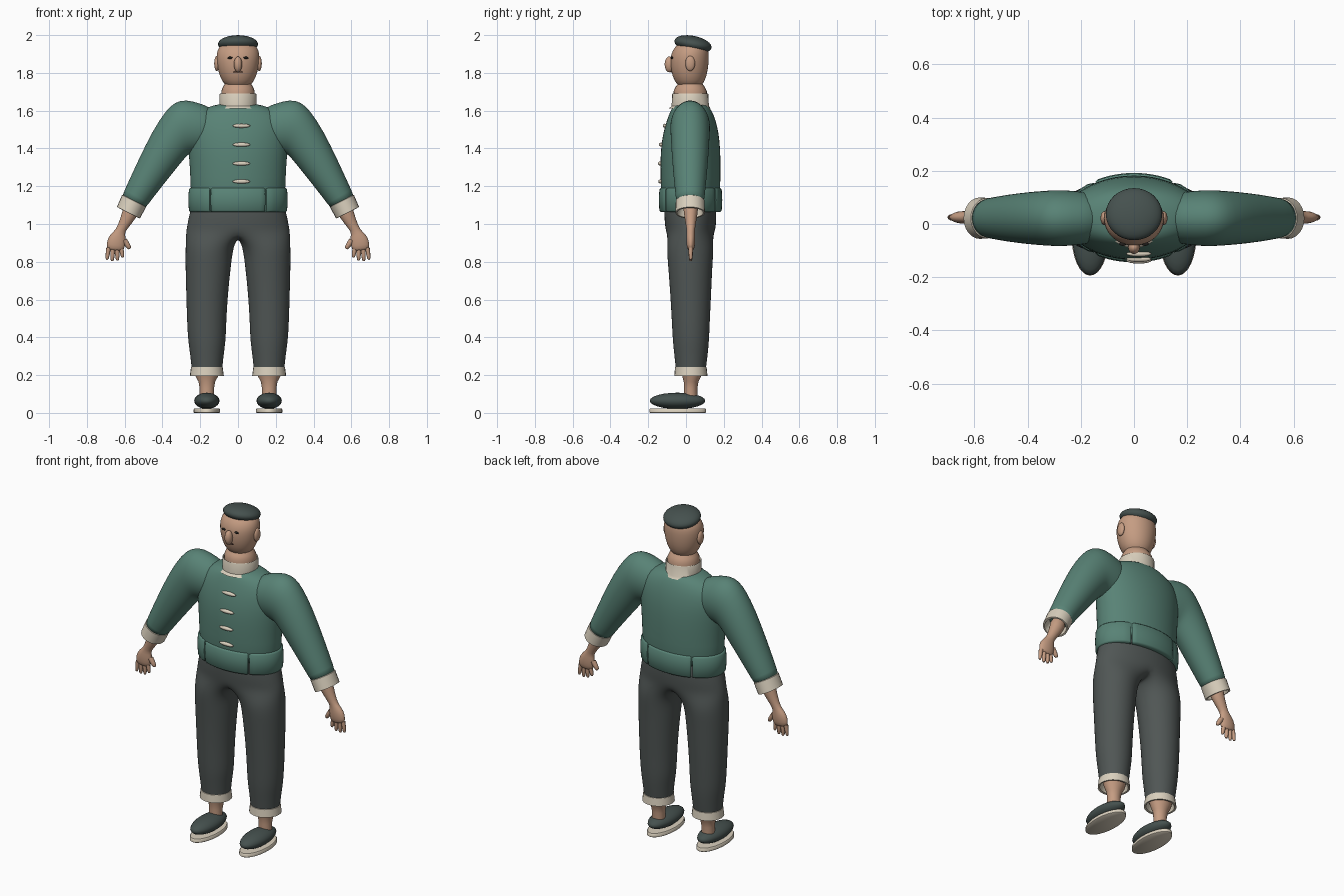
import bpy, bmesh, math
from mathutils import Vector, Matrix

if "Cube" in bpy.data.objects:
    bpy.data.objects.remove(bpy.data.objects["Cube"])


def mat(name, rgb):
    m = bpy.data.materials.new(name)
    m.diffuse_color = (*rgb, 1)
    m.use_nodes = True
    m.node_tree.nodes["Principled BSDF"].inputs["Base Color"].default_value = m.diffuse_color
    return m


GREEN = mat("jacket green", (.098, .225, .18))
GREY = mat("trouser grey", (.08, .093, .09))
DARK = mat("hat and shoe grey", (.06, .082, .077))
SKIN = mat("skin", (.56, .335, .225))
CREAM = mat("cream cloth", (.70, .63, .51))
INK = mat("eye ink", (.02, .017, .015))
BROWN = mat("mouth brown", (.09, .04, .03))


def finish(name, bm, m, subsurf=0, angle=40):
    bmesh.ops.recalc_face_normals(bm, faces=bm.faces)
    me = bpy.data.meshes.new(name)
    bm.to_mesh(me)
    bm.free()
    me.materials.append(m)
    me.polygons.foreach_set("use_smooth", [True] * len(me.polygons))
    me.set_sharp_from_angle(angle=math.radians(angle))
    ob = bpy.data.objects.new(name, me)
    bpy.context.collection.objects.link(ob)
    if subsurf:
        s = ob.modifiers.new("smooth", "SUBSURF")
        s.levels = s.render_levels = subsurf
    return ob


def loft(name, rings, m, n=24, subsurf=0, caps=True, side=1):
    """Ring: centre x, z, half-width vector x, z, centre y, half-depth y."""
    bm = bmesh.new()
    loops = []
    for cx, cz, ux, uz, cy, ry in rings:
        loop = []
        for i in range(n):
            a = 2 * math.pi * i / n
            c, s = math.cos(a), math.sin(a)
            loop.append(bm.verts.new((side * (cx + ux * c), cy + ry * s, cz + uz * c)))
        loops.append(loop)
    for a, b in zip(loops, loops[1:]):
        for i in range(n):
            j = (i + 1) % n
            bm.faces.new((a[i], a[j], b[j], b[i]))
    if caps:
        bm.faces.new(loops[0])
        bm.faces.new(loops[-1])
    return finish(name, bm, m, subsurf, 40 if not subsurf else 180)


def upright(rows, x=0):
    """Rows of z, half width, front y, back y."""
    return [(x, z, rx, 0, (f + b) / 2, (b - f) / 2) for z, rx, f, b in rows]


def slanted(rows, side_y=.022):
    """Rows of outer x, z, inner x, z, half depth."""
    return [((a + c) / 2, (b + d) / 2, (a - c) / 2, (b - d) / 2, side_y, ry)
            for a, b, c, d, ry in rows]


def ball(name, loc, radii, m, tilt=0, n=24):
    bm = bmesh.new()
    bmesh.ops.create_uvsphere(bm, u_segments=n, v_segments=n // 2, radius=1)
    M = Matrix.Translation(loc) @ Matrix.Rotation(tilt, 4, 'X') @ Matrix.Diagonal((*radii, 1))
    bmesh.ops.transform(bm, matrix=M, verts=bm.verts)
    return finish(name, bm, m, 0, 180)


# Head, hat and face
loft("head", upright([(1.722, .03, -.01, .05), (1.728, .062, -.04, .08), (1.76, .088, -.064, .102),
                      (1.81, .106, -.08, .116), (1.86, .114, -.084, .121), (1.90, .115, -.08, .122),
                      (1.94, .103, -.06, .115), (1.97, .06, -.02, .08), (1.975, .02, .01, .05)]),
     SKIN, subsurf=1)
ball("cap", (0, .037, 1.952), (.106, .1, .044), DARK, tilt=-.2, n=32)
ball("nose", (0, -.088, 1.845), (.022, .025, .042), SKIN)
ball("mouth", (0, -.077, 1.805), (.027, .006, .004), BROWN, n=12)
for s in (-1, 1):
    ball("eye", (s * .042, -.075, 1.88), (.014, .007, .006), INK, n=12)
    ball("ear", (s * .112, .022, 1.85), (.014, .026, .04), SKIN)

# Neck and collar
loft("neck", upright([(1.64, .088, -.065, .11), (1.68, .089, -.066, .111), (1.705, .088, -.065, .11),
                      (1.725, .08, -.056, .10), (1.745, .068, -.04, .085)]), SKIN)
loft("collar", upright([(1.68, .088, -.064, .109), (1.69, .096, -.072, .117), (1.685, .099, -.074, .119),
                        (1.625, .099, -.076, .121), (1.612, .115, -.09, .13)]), CREAM, caps=False)

# Jacket body
loft("jacket_body", upright([(1.075, .248, -.13, .178), (1.2, .252, -.134, .182), (1.3, .256, -.137, .184),
                             (1.4, .264, -.134, .182), (1.48, .27, -.122, .174), (1.55, .26, -.102, .158),
                             (1.6, .21, -.082, .137), (1.63, .13, -.066, .115), (1.638, .07, -.03, .08)]),
     GREEN, n=32, subsurf=1)


# Waistband of four rounded panels
def panel(a0, a1, steps=20):
    bm = bmesh.new()
    secs = []
    for i in range(steps + 1):
        a = a0 + (a1 - a0) * i / steps
        sec = []
        for d, z in ((-.03, 1.065), (-.007, 1.063), (0, 1.072), (.003, 1.127), (0, 1.182), (-.007, 1.191), (-.03, 1.189)):
            e = d - (.006 if i in (0, steps) and d > -.02 else 0)
            sec.append(bm.verts.new(((.26 + e) * math.sin(a), .024 - (.165 + e) * math.cos(a), z)))
        secs.append(sec)
    for p, q in zip(secs, secs[1:]):
        for k in range(7):
            l = (k + 1) % 7
            bm.faces.new((p[k], p[l], q[l], q[k]))
    bm.faces.new(secs[0])
    bm.faces.new(secs[-1])
    finish("waistband_panel", bm, GREEN, 0, 60)


seam, gap = math.asin(.15 / .26), .015
cuts = [-seam, seam, math.pi - seam, math.pi + seam, 2 * math.pi - seam]
for a, b in zip(cuts, cuts[1:]):
    panel(a + gap, b - gap)

# Front toggles
for z, y in ((1.52, -.112), (1.42, -.132), (1.32, -.138), (1.225, -.136)):
    ball("toggle", (.018, y, z), (.047, .011, .011), CREAM, n=16)

# Trousers: one half with a crotch bridge, mirrored
bm = bmesh.new()
loops = []
for z, rx, f, b in ((1.14, .235, -.11, .155), (1.06, .258, -.117, .163),
                    (1.0, .270, -.113, .160), (.955, .278, -.108, .155)):
    cy, ry = (f + b) / 2, (b - f) / 2
    loops.append([bm.verts.new((rx * math.sin(math.pi * i / 12) if 0 < i < 12 else 0,
                                cy - ry * math.cos(math.pi * i / 12), z)) for i in range(13)])
for a, b in zip(loops, loops[1:]):
    for i in range(12):
        bm.faces.new((a[i], a[i + 1], b[i + 1], b[i]))
prev = loops[-1] + [bm.verts.new((0, y, z)) for y, z in ((.09, .935), (.022, .93), (-.05, .935))]
for z, xi, xo, f, b in ((.88, .022, .28, -.106, .15), (.78, .035, .281, -.097, .142), (.62, .052, .276, -.085, .135),
                        (.48, .06, .272, -.077, .128), (.38, .063, .266, -.072, .124),
                        (.31, .074, .255, -.064, .117), (.225, .082, .246, -.055, .106)):
    loop = []
    for k in range(16):
        t = (k - 14) / 16 * 2 * math.pi
        loop.append(bm.verts.new(((xi + xo) / 2 - (xo - xi) / 2 * math.cos(t),
                                  (f + b) / 2 - (b - f) / 2 * math.sin(t), z)))
    for k in range(16):
        l = (k + 1) % 16
        bm.faces.new((prev[k], prev[l], loop[l], loop[k]))
    prev = loop
trousers = finish("trousers", bm, GREY, 0, 180)
mir = trousers.modifiers.new("mirror", "MIRROR")
mir.use_clip = True
sub = trousers.modifiers.new("smooth", "SUBSURF")
sub.levels = sub.render_levels = 2

for s in (-1, 1):
    # Sleeve, turned-back cuff, forearm and hand
    loft("sleeve", slanted([(.10, 1.60, .12, 1.40, .085), (.19, 1.637, .19, 1.38, .1), (.28, 1.662, .235, 1.375, .106),
                            (.335, 1.645, .26, 1.37, .106), (.38, 1.605, .28, 1.35, .104), (.45, 1.50, .325, 1.295, .1),
                            (.53, 1.335, .405, 1.195, .09), (.612, 1.155, .485, 1.092, .075),
                            (.616, 1.145, .49, 1.082, .073)]), GREEN, subsurf=1, side=s)
    loft("sleeve_cuff", slanted([(.60, 1.13, .51, 1.085, .055), (.632, 1.085, .528, 1.033, .07),
                                 (.641, 1.09, .519, 1.029, .078), (.614, 1.153, .487, 1.09, .076),
                                 (.605, 1.155, .497, 1.1, .062)]), CREAM, caps=False, side=s)
    loft("forearm_and_palm", slanted([(.60, 1.13, .51, 1.09, .045), (.612, 1.065, .535, 1.035, .036),
                                      (.637, .99, .588, .972, .024), (.653, .965, .60, .95, .021),
                                      (.688, .935, .592, .92, .025), (.698, .89, .598, .88, .023),
                                      (.692, .86, .608, .853, .015)], .025), SKIN, n=16, subsurf=1, side=s)
    for bx, bz, tx, tz, r in ((.685, .875, .694, .81, .011), (.663, .87, .666, .803, .0115),
                              (.640, .868, .638, .806, .0115), (.618, .868, .610, .822, .011),
                              (.602, .915, .572, .868, .014)):
        d = Vector((tx - bx, tz - bz))
        p = Vector((d.y, -d.x)).normalized() * -1
        loft("finger", [(bx + d.x * t, bz + d.y * t, p.x * r * w, p.y * r * w, .025, r * w)
                        for t, w in ((0, 1.1), (.5, 1), (.85, .8), (.97, .5), (1, .15))], SKIN, n=10, side=s)

    # Trouser cuff, ankle, shoe and sole
    cx = s * .165
    loft("trouser_cuff", upright([(.245, .066, -.035, .09), (.198, .08, -.05, .102), (.196, .09, -.062, .114),
                                  (.242, .084, -.058, .109), (.246, .076, -.05, .1)], cx), CREAM, caps=False)
    loft("ankle", upright([(.235, .068, -.035, .092), (.195, .06, -.02, .08), (.165, .044, -.012, .066),
                           (.13, .038, -.01, .06), (.06, .038, -.01, .06)], cx), SKIN)
    ball("shoe", (cx, -.045, .064), (.067, .147, .043), DARK)
    loft("sole", upright([(0, .066, -.19, .103), (.003, .07, -.194, .107), (.018, .07, -.194, .107),
                          (.023, .066, -.19, .103)], cx), CREAM, n=32)
